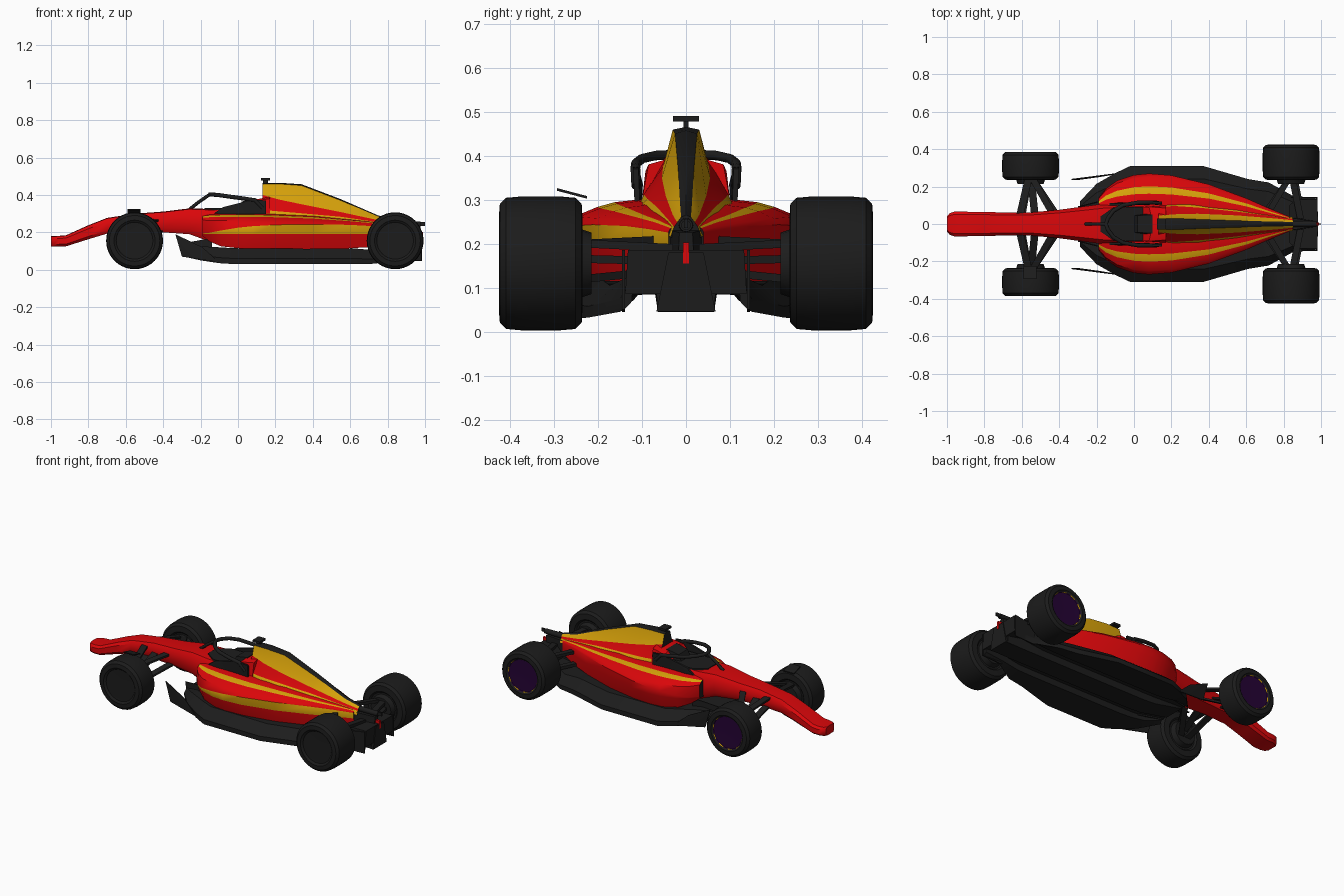
import bpy, bmesh, math


def material(name, rgb):
    m = bpy.data.materials.new(name)
    m.diffuse_color = (*rgb, 1)
    return m


MATS = [material("carbon_black", (0.012, 0.012, 0.012)),
        material("paint_red", (0.70, 0.002, 0.003)),
        material("paint_yellow", (0.68, 0.36, 0.003)),
        material("tyre_black", (0.0115, 0.0115, 0.0115)),
        material("rim_purple", (0.018, 0.001, 0.035))]
BLACK, RED, YELLOW, TYRE, PURPLE = range(5)


def finish(name, bm, angle=35):
    bmesh.ops.recalc_face_normals(bm, faces=bm.faces)
    me = bpy.data.meshes.new(name)
    bm.to_mesh(me)
    bm.free()
    for m in MATS:
        me.materials.append(m)
    ob = bpy.data.objects.new(name, me)
    bpy.context.collection.objects.link(ob)
    bpy.ops.object.select_all(action='DESELECT')
    ob.select_set(True)
    bpy.context.view_layer.objects.active = ob
    bpy.ops.object.shade_smooth_by_angle(angle=math.radians(angle))
    return ob


def loft(name, stations, color, cap=BLACK, angle=35):
    """stations: (x, half section from top centre to bottom centre), mirrored in y.
    color(strip, side) gives the material index."""
    bm = bmesh.new()
    rings = []
    for x, half in stations:
        full = half + [(-y, z) for y, z in half[-2:0:-1]]
        rings.append([bm.verts.new((x, y, z)) for y, z in full])
    n = len(rings[0])
    k = n // 2
    for a, b in zip(rings, rings[1:]):
        for j in range(n):
            f = bm.faces.new((a[j], a[(j + 1) % n], b[(j + 1) % n], b[j]))
            f.material_index = color(j, 1) if j < k else color(n - 1 - j, -1)
    for r in (rings[0], rings[-1]):
        bm.faces.new(r).material_index = cap
    return finish(name, bm, angle)


def hull(name, points, mat=BLACK):
    bm = bmesh.new()
    for p in points:
        bm.verts.new(p)
    bmesh.ops.convex_hull(bm, input=bm.verts)
    for f in bm.faces:
        f.material_index = mat
    return finish(name, bm, 20)


def box(name, x0, x1, y0, y1, z0, z1, mat=BLACK):
    return hull(name, [(x, y, z) for x in (x0, x1) for y in (y0, y1) for z in (z0, z1)], mat)


def arm(name, a, b, chord=0.02, t=0.006):
    return hull(name, [(p[0] + i * chord, p[1], p[2] + j * t)
                       for p in (a, b) for i in (-1, 1) for j in (-1, 1)])


def lathe(name, cx, cz, profile, axis, seg=40, color=lambda i, s: BLACK):
    """Revolve (along, radius) points around a line parallel to the y or x axis."""
    bm = bmesh.new()
    rings = []
    for d, r in profile:
        ring = []
        for s in range(seg):
            u, v = r * math.cos(2 * math.pi * s / seg), r * math.sin(2 * math.pi * s / seg)
            ring.append(bm.verts.new((cx + u, d, cz + v) if axis == 'Y' else (d, cx + u, cz + v)))
        rings.append(ring)
    for i, (a, b) in enumerate(zip(rings, rings[1:])):
        for s in range(seg):
            t = (s + 1) % seg
            bm.faces.new((a[s], a[t], b[t], b[s])).material_index = color(i, s)
    bm.faces.new(rings[0]).material_index = color(-1, 0)
    bm.faces.new(rings[-1]).material_index = color(len(rings) - 1, 0)
    return finish(name, bm)


# Wheels: purple rim cover with a dashed yellow ring on the +y side only
def wheel(name, cx, y_in, y_out, side):
    prof = [(y_out - 0.012, 0.03), (y_out - 0.010, 0.098), (y_out - 0.006, 0.101), (y_out - 0.005, 0.104),
            (y_out, 0.11), (y_out - 0.002, 0.135), (y_out - 0.016, 0.149), (y_out - 0.05, 0.152),
            (y_in + 0.05, 0.152), (y_in + 0.016, 0.149), (y_in + 0.002, 0.135), (y_in, 0.1), (y_in + 0.01, 0.09)]

    def color(i, s):
        if side > 0 and i in (-1, 0):
            return PURPLE
        if side > 0 and i == 1:
            return YELLOW if s % 4 < 2 else PURPLE
        return TYRE
    lathe(name, cx, 0.155, [(side * d, r) for d, r in prof], 'Y', 40, color)


for side, tag in ((1, "left"), (-1, "right")):
    wheel("front_wheel_" + tag, -0.553, 0.235, 0.386, side)
    wheel("rear_wheel_" + tag, 0.84, 0.235, 0.425, side)
    # Brake drums
    lathe("front_brake_" + tag, -0.553, 0.155, [(side * 0.215, 0.07), (side * 0.26, 0.085)], 'Y', 20)
    lathe("rear_brake_" + tag, 0.84, 0.155, [(side * 0.215, 0.07), (side * 0.26, 0.085)], 'Y', 20)
    # Suspension arms
    for i, (x0, z0, x1, z1) in enumerate(((-0.61, 0.27, -0.565, 0.225), (-0.43, 0.27, -0.54, 0.225),
                                          (-0.60, 0.215, -0.565, 0.12), (-0.41, 0.215, -0.54, 0.12),
                                          (-0.53, 0.25, -0.55, 0.16))):
        arm(f"front_arm_{tag}_{i}", (x0, side * 0.045, z0), (x1, side * 0.24, z1))
    for i, (x0, z0, x1, z1) in enumerate(((0.70, 0.21, 0.82, 0.20), (0.89, 0.19, 0.85, 0.20),
                                          (0.68, 0.14, 0.82, 0.12), (0.90, 0.16, 0.86, 0.165))):
        arm(f"rear_arm_{tag}_{i}", (x0, side * 0.03, z0), (x1, side * 0.23, z1), 0.018, 0.009)
    # Upright vane at the front of the floor
    hull("floor_vane_" + tag, [(x, side * (y + d), z) for d in (0, 0.006) for x, y, z in
                               ((-0.335, 0.235, 0.19), (-0.30, 0.235, 0.07),
                                (-0.19, 0.25, 0.12), (-0.10, 0.265, 0.04))])
    # Inner floor fence and diffuser side plate
    hull("inlet_fence_" + tag, [(x, side * (y + d), z) for d in (0, 0.005) for x, y, z in
                                ((-0.30, 0.09, 0.14), (-0.29, 0.09, 0.085),
                                 (-0.14, 0.13, 0.17), (-0.14, 0.13, 0.08))])
    hull("diffuser_plate_" + tag, [(x, side * (y + d), z) for d in (0, 0.006) for x, y, z in
                                   ((0.84, 0.139, 0.045), (0.98, 0.139, 0.05),
                                    (0.98, 0.139, 0.185), (0.84, 0.139, 0.16))])
    # Cockpit side panel carrying the hoop leg
    hull("cockpit_side_" + tag, [(x, side * (y + d), z) for d in (0, 0.012) for x, y, z in
                                 ((-0.13, 0.10, 0.30), (0.15, 0.105, 0.29), (0.15, 0.108, 0.37),
                                  (0.08, 0.108, 0.375), (-0.08, 0.098, 0.335))])


# Nose and survival cell
def tub(x, w, z0, z1):
    h = z1 - z0
    return (x, [(0, z1), (w * 0.78, z1 - h * 0.03), (w, z1 - h * 0.25), (w, z0 + h * 0.2),
                (w * 0.8, z0), (0, z0)])


loft("nose_and_tub", [tub(-1, 0.04, 0.125, 0.18), tub(-0.985, 0.058, 0.125, 0.18), tub(-0.96, 0.066, 0.125, 0.181),
                      tub(-0.92, 0.066, 0.125, 0.184),
                      tub(-0.80, 0.064, 0.163, 0.238), tub(-0.70, 0.062, 0.193, 0.277),
                      tub(-0.55, 0.062, 0.2, 0.3), tub(-0.40, 0.076, 0.2, 0.311),
                      tub(-0.26, 0.095, 0.19, 0.328), tub(-0.15, 0.11, 0.15, 0.325),
                      tub(0.05, 0.11, 0.12, 0.32), tub(0.2, 0.09, 0.12, 0.31)],
     lambda j, s: RED, RED)


# Sidepod body with painted stripes; zy is the upper edge of the flank stripe
def pod(x, w, yi, zt, zs, zb, zy):
    def top(t):
        return (yi + (w - yi) * t, zt + (zs - zt) * t * t)
    return (x, [(0, zt), (yi, zt), top(0.4), top(0.62), top(0.9), (w, zy),
                (w * 0.98, 0.19), (w * 0.88, zb), (0, zb)])


POD_COLORS = [RED, RED, YELLOW, RED, RED, YELLOW, RED, BLACK]
loft("sidepod_body", [pod(-0.19, 0.14, 0.09, 0.29, 0.26, 0.18, 0.194), pod(-0.15, 0.19, 0.09, 0.297, 0.255, 0.15, 0.198),
                      pod(-0.09, 0.232, 0.09, 0.30, 0.253, 0.125, 0.21), pod(0.0, 0.262, 0.09, 0.302, 0.253, 0.115, 0.225),
                      pod(0.08, 0.27, 0.09, 0.302, 0.253, 0.112, 0.233), pod(0.2, 0.26, 0.09, 0.298, 0.252, 0.11, 0.24),
                      pod(0.4, 0.212, 0.085, 0.288, 0.25, 0.11, 0.243), pod(0.6, 0.138, 0.065, 0.268, 0.245, 0.115, 0.24),
                      pod(0.72, 0.085, 0.045, 0.255, 0.237, 0.122, 0.233),
                      pod(0.83, 0.04, 0.025, 0.24, 0.227, 0.15, 0.225)],
     lambda j, s: RED if (j == 5 and s > 0) else POD_COLORS[j], BLACK, 40)

# Engine cover with black spine, yellow flanks, red band and yellow base stripe
COVER_COLORS = [BLACK, YELLOW, RED, YELLOW, BLACK]
loft("engine_cover", [
    (0.13, [(0, 0.463), (0.028, 0.458), (0.045, 0.40), (0.092, 0.32), (0.096, 0.29), (0, 0.28)]),
    (0.22, [(0, 0.465), (0.03, 0.459), (0.052, 0.375), (0.096, 0.312), (0.107, 0.285), (0, 0.27)]),
    (0.34, [(0, 0.457), (0.025, 0.45), (0.055, 0.35), (0.088, 0.302), (0.112, 0.275), (0, 0.26)]),
    (0.55, [(0, 0.377), (0.018, 0.37), (0.046, 0.308), (0.066, 0.283), (0.088, 0.255), (0, 0.24)]),
    (0.75, [(0, 0.290), (0.013, 0.284), (0.030, 0.265), (0.040, 0.254), (0.055, 0.23), (0, 0.22)]),
    (0.85, [(0, 0.265), (0.011, 0.26), (0.02, 0.248), (0.027, 0.238), (0.035, 0.215), (0, 0.2)])],
     lambda j, s: COVER_COLORS[j])

# Headrest, cockpit opening and driver's seat space
hull("headrest", [(x, s * y, z) for s in (1, -1) for x, y, z in
                  ((0.03, 0.09, 0.31), (0.08, 0.092, 0.365), (0.17, 0.085, 0.38), (0.17, 0.1, 0.30),
                   (0.09, 0.05, 0.375), (0.17, 0.05, 0.39))], RED)
hull("cockpit_opening", [(x, s * y, z) for s in (1, -1) for z in (0.32, 0.329) for x, y in
                         ((-0.18, 0.04), (-0.11, 0.088), (0.04, 0.092), (0.07, 0.06))])
hull("seat_pad", [(x, s * y, z) for s in (1, -1) for x, y, z in
                  ((0.0, 0.045, 0.325), (0.02, 0.045, 0.365), (0.10, 0.05, 0.381), (0.10, 0.06, 0.33))])


# Protective hoop over the cockpit
def tube(name, pts, radius):
    cu = bpy.data.curves.new(name, 'CURVE')
    cu.dimensions = '3D'
    cu.bevel_depth = radius
    cu.bevel_resolution = 2
    cu.use_fill_caps = True
    sp = cu.splines.new('POLY')
    sp.points.add(len(pts) - 1)
    for p, co in zip(sp.points, pts):
        p.co = (*co, 1)
    cu.materials.append(MATS[BLACK])
    ob = bpy.data.objects.new(name, cu)
    bpy.context.collection.objects.link(ob)
    bpy.ops.object.select_all(action='DESELECT')
    ob.select_set(True)
    bpy.context.view_layer.objects.active = ob
    bpy.ops.object.convert(target='MESH')


half = [(-0.14, 0.03, 0.402), (-0.11, 0.07, 0.4), (-0.06, 0.1, 0.393),
        (0.02, 0.114, 0.382), (0.09, 0.115, 0.372), (0.13, 0.113, 0.33)]
tube("cockpit_hoop", [(x, -y, z) for x, y, z in reversed(half)] + [(-0.15, 0, 0.403)] + half, 0.011)
tube("hoop_post", [(-0.26, 0, 0.322), (-0.21, 0, 0.362), (-0.15, 0, 0.403)], 0.009)

# Camera on the air intake
box("camera_stem", 0.135, 0.16, -0.006, 0.006, 0.45, 0.48)
box("camera_pod", 0.122, 0.17, -0.03, 0.03, 0.477, 0.49)


# Floor with a central keel and a tunnel on each side
def floor(x, w, z0, z1, roof, keel):
    inner = min(0.14, w * 0.88)
    return (x, [(0, z1), (w * 0.78, z1), (w, z0 + (z1 - z0) * 0.35), (w, z0), (inner, z0 + 0.018),
                (inner - 0.004, roof), (0.07, roof), (0.064, keel), (0, keel)])


loft("floor", [floor(-0.29, 0.12, 0.07, 0.105, 0.092, 0.088), floor(-0.2, 0.215, 0.05, 0.125, 0.09, 0.07),
               floor(-0.1, 0.272, 0.035, 0.12, 0.085, 0.05), floor(-0.02, 0.31, 0.03, 0.115, 0.084, 0.045),
               floor(0.37, 0.31, 0.03, 0.112, 0.084, 0.045), floor(0.61, 0.24, 0.03, 0.115, 0.084, 0.045),
               floor(0.72, 0.222, 0.032, 0.105, 0.085, 0.045), floor(0.85, 0.15, 0.045, 0.13, 0.1, 0.045),
               floor(0.97, 0.14, 0.05, 0.16, 0.125, 0.047)],
     lambda j, s: BLACK)

# Gearbox, diffuser and rear crash structure
hull("gearbox", [(x, s * y, z) for s in (1, -1) for x, y, z in
                 ((0.72, 0.05, 0.12), (0.72, 0.05, 0.235), (0.96, 0.018, 0.16), (0.96, 0.015, 0.225))])
hull("diffuser_roof", [(x, s * y, z) for s in (1, -1) for x, y, z in
                       ((0.83, 0.10, 0.11), (0.83, 0.10, 0.15), (0.98, 0.138, 0.085), (0.98, 0.132, 0.185),
                        (0.87, 0.132, 0.185))])
hull("diffuser_keel", [(x, s * y, z) for s in (1, -1) for x, y, z in
                       ((0.70, 0.03, 0.045), (0.70, 0.03, 0.10), (0.985, 0.067, 0.046), (0.985, 0.04, 0.18))])
box("rear_light", 0.94, 0.988, -0.007, 0.007, 0.155, 0.203, RED)
lathe("exhaust", 0, 0.242, [(0.82, 0.017), (0.975, 0.015), (0.975, 0.01), (0.94, 0.01)], 'X', 16)
box("tail_fin", 0.94, 1.0, -0.004, 0.004, 0.235, 0.255)

# Small deflector over one front wheel
hull("wheel_deflector", [(x, y, z + d) for d in (0, 0.006) for x in (-0.59, -0.52)
                         for y, z in ((-0.293, 0.32), (-0.225, 0.302))])
